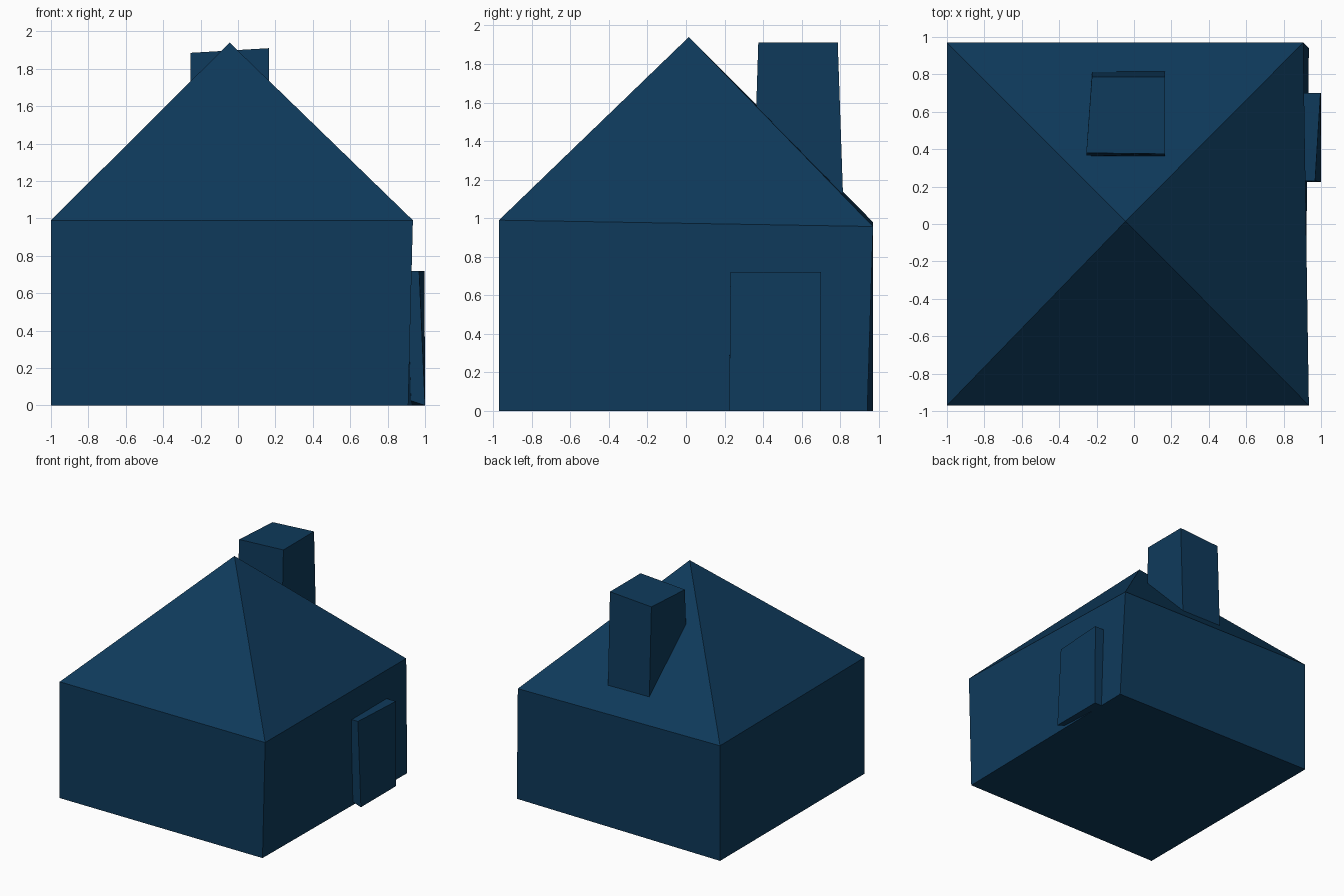
import bpy
import bmesh

cube = bpy.data.objects.get("Cube")
if cube:
    bpy.data.objects.remove(cube, do_unlink=True)

# Single deep blue colour
COLOUR = (0.0045, 0.042, 0.105, 1.0)
blue = bpy.data.materials.new("deep blue")
blue.diffuse_color = COLOUR
blue.use_nodes = True
blue.node_tree.nodes["Principled BSDF"].inputs["Base Color"].default_value = COLOUR


def build_part(name, lower, upper, open_bottom=False):
    """Join a lower ring of corners to an upper ring, or to a single apex."""
    bm = bmesh.new()
    low = [bm.verts.new(p) for p in lower]
    top = [bm.verts.new(p) for p in upper]
    count = len(low)
    for i in range(count):
        j = (i + 1) % count
        if len(top) == 1:
            bm.faces.new((low[i], low[j], top[0]))
        else:
            bm.faces.new((low[i], low[j], top[j], top[i]))
    if not open_bottom:
        bm.faces.new(low[::-1])
    if len(top) > 1:
        bm.faces.new(top)
    bmesh.ops.recalc_face_normals(bm, faces=bm.faces)
    mesh = bpy.data.meshes.new(name)
    bm.to_mesh(mesh)
    bm.free()
    mesh.materials.append(blue)
    obj = bpy.data.objects.new(name, mesh)
    bpy.context.collection.objects.link(obj)
    return obj


# Corner order: front -x, front +x, back +x, back -x
eaves = [(-1, -0.97, 0.99), (0.935, -0.97, 0.99), (0.905, 0.97, 0.957), (-1, 0.97, 0.98)]
footing = [(-1, -0.97, 0), (0.91, -0.97, 0), (0.935, 0.94, 0), (-1, 0.97, 0)]

# Slightly crooked walls and pyramid roof
walls = build_part("walls", footing, eaves)
bm = bmesh.new()
bm.from_mesh(walls.data)
bmesh.ops.delete(bm, geom=[f for f in bm.faces if f.normal.z > 0.9], context="FACES_ONLY")
bm.to_mesh(walls.data)
bm.free()
build_part("roof", eaves, [(-0.045, 0.015, 1.94)], open_bottom=True)

# Chimney sunk into the back slope
build_part(
    "chimney",
    [(-0.255, 0.363, 1.54), (0.165, 0.363, 1.54), (0.165, 0.815, 1.10), (-0.225, 0.815, 1.10)],
    [(-0.255, 0.38, 1.885), (0.165, 0.375, 1.91), (0.165, 0.787, 1.91), (-0.225, 0.787, 1.885)],
    open_bottom=True,
)

# Door slab leaning on the +x wall
build_part(
    "door",
    [(0.91, 0.225, 0.03), (1, 0.225, 0), (1, 0.70, 0), (0.91, 0.70, 0)],
    [(0.91, 0.23, 0.72), (0.968, 0.23, 0.72), (0.997, 0.70, 0.72), (0.91, 0.70, 0.72)],
)
